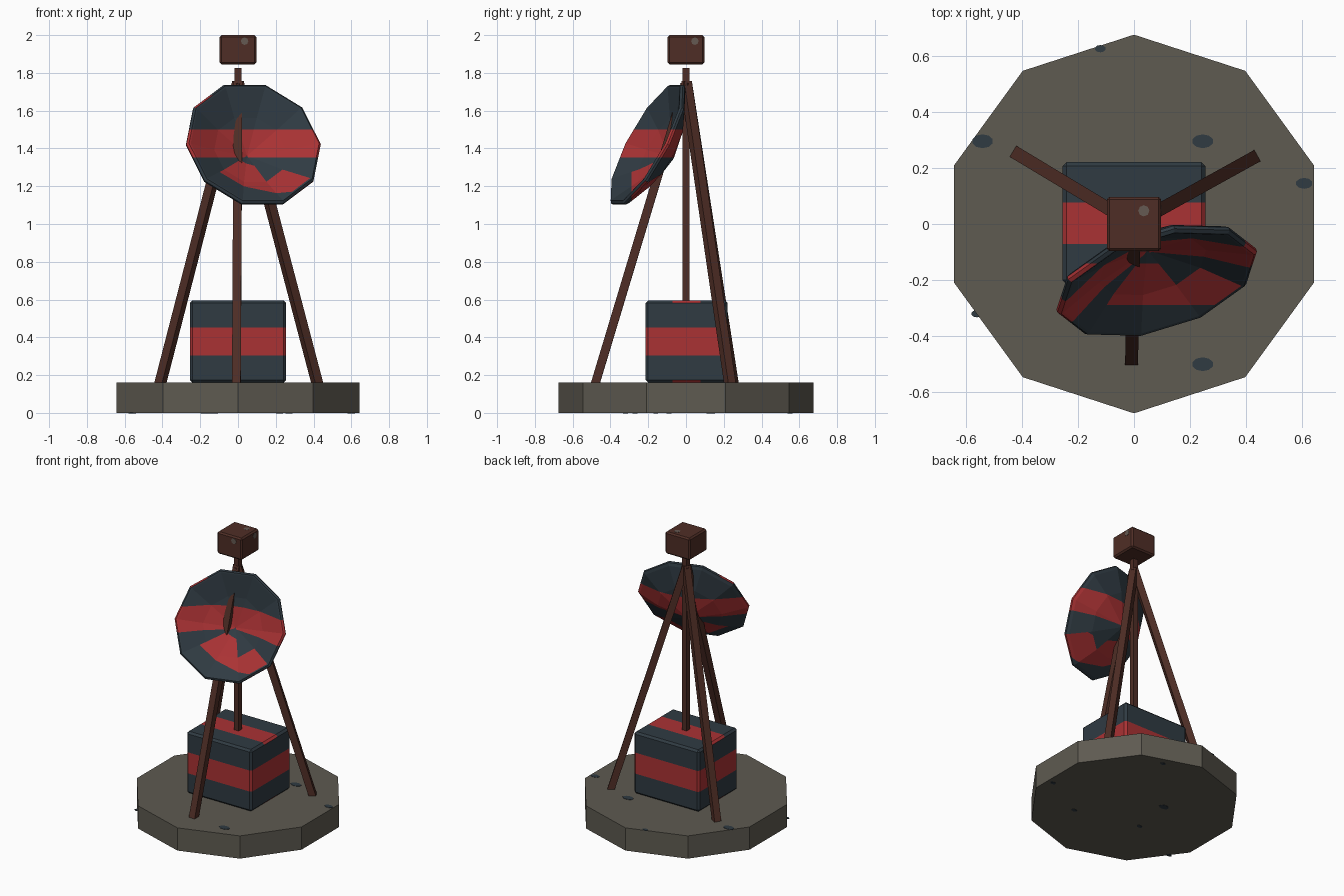
import bpy, bmesh
from math import pi, sin, cos, radians
from mathutils import Vector, Matrix

if "Cube" in bpy.data.objects:
    bpy.data.objects.remove(bpy.data.objects["Cube"])


def material(name, rgb):
    m = bpy.data.materials.new(name)
    m.use_nodes = True
    m.diffuse_color = (*rgb, 1)
    m.node_tree.nodes["Principled BSDF"].inputs["Base Color"].default_value = (*rgb, 1)
    return m


SLATE = material("slate", (0.029, 0.043, 0.055))
RED = material("red", (0.40, 0.032, 0.034))
RUST = material("rust_brown", (0.078, 0.027, 0.019))
STONE = material("stone", (0.112, 0.103, 0.082))
GREY = material("worn_grey", (0.13, 0.10, 0.085))


def finish(name, bm, *mats):
    bmesh.ops.recalc_face_normals(bm, faces=bm.faces[:])
    mesh = bpy.data.meshes.new(name)
    bm.to_mesh(mesh)
    bm.free()
    for m in mats:
        mesh.materials.append(m)
    ob = bpy.data.objects.new(name, mesh)
    bpy.context.collection.objects.link(ob)
    return ob


def box_mesh(size, matrix, bevel=0.0):
    bm = bmesh.new()
    bmesh.ops.create_cube(bm, size=1)
    bmesh.ops.scale(bm, vec=size, verts=bm.verts)
    if bevel:
        bmesh.ops.bevel(bm, geom=bm.edges[:], offset=bevel, segments=1, affect='EDGES')
    bmesh.ops.transform(bm, matrix=matrix, verts=bm.verts)
    return bm


def paint_stripe(bm, centre, half=0.074):
    """Cut a red band: by height on upright faces, by depth on flat faces."""
    bmesh.ops.recalc_face_normals(bm, faces=bm.faces[:])
    for axis in (Vector((0, 1, 0)), Vector((0, 0, 1))):
        for s in (-half, half):
            geom = bm.verts[:] + bm.edges[:] + bm.faces[:]
            bmesh.ops.bisect_plane(bm, geom=geom, plane_co=centre + axis * s, plane_no=axis)
    bm.normal_update()
    for f in bm.faces:
        n = f.normal
        flat = abs(n.z) >= max(abs(n.x), abs(n.y)) - 0.001
        d = f.calc_center_median() - centre
        f.material_index = int(abs(d.y if flat else d.z) < half)


def bar(name, a, b, width):
    a, b = Vector(a), Vector(b)
    d = b - a
    out = Vector((d.x, d.y, 0))
    side = d.cross(out).normalized() if out.length > 0.01 else Vector((1, 0, 0))
    up = d.normalized()
    rot = Matrix((side, up.cross(side), up)).transposed().to_4x4()
    m = Matrix.Translation((a + b) / 2) @ rot
    finish(name, box_mesh((width, width, d.length), m), RUST)


# Ten-sided stone base
bm = bmesh.new()
bmesh.ops.create_cone(bm, cap_ends=True, segments=10, radius1=0.675, radius2=0.675, depth=0.16,
                      matrix=Matrix.Translation((0, 0, 0.08)) @ Matrix.Rotation(pi / 2, 4, 'Z'))
xs = sorted(v.co.x for v in bm.verts)
if xs[-1] > 0.66:  # keep a corner pointing forward
    bmesh.ops.rotate(bm, verts=bm.verts, matrix=Matrix.Rotation(pi / 2, 3, 'Z'))
finish("base", bm, STONE)


# Stains on the top and underside of the base
def stains(name, spots, z):
    bm = bmesh.new()
    for x, y, r in spots:
        m = Matrix.Translation((x, y, z)) @ Matrix.Diagonal((r, r * 0.65, 1, 1))
        bmesh.ops.create_cone(bm, cap_ends=True, segments=10, radius1=1, radius2=1,
                              depth=0.004, matrix=m)
    finish(name, bm, SLATE)


stains("top_stains", [(-0.54, 0.295, 0.038), (0.245, 0.295, 0.038), (0.245, -0.5, 0.038),
                      (0.607, 0.145, 0.03), (-0.12, 0.625, 0.02)], 0.16)
stains("bottom_stains", [(0.27, -0.27, 0.02), (-0.14, 0.13, 0.035), (-0.18, -0.16, 0.02),
                         (0.6, -0.09, 0.02), (0.22, 0.55, 0.02), (-0.56, -0.32, 0.02)], 0)

# Striped equipment box
middle = Vector((0, 0.003, 0.378))
bm = box_mesh((0.51, 0.435, 0.435), Matrix.Translation(middle), 0.014)
paint_stripe(bm, middle)
finish("equipment_box", bm, SLATE, RED)

# Mast and tripod
bar("mast", (0, 0, 0.58), (0, 0, 1.825), 0.036)
for name, ang in (("front_leg", 269), ("left_leg", 29), ("right_leg", 149)):
    a = radians(ang)
    bar(name, (0.482 * cos(a), 0.482 * sin(a), 0.15), (0, 0, 1.75), 0.046)

# Head box with worn patches
head = Vector((0, 0, 1.923))
finish("head_box", box_mesh((0.194, 0.194, 0.155), Matrix.Translation(head), 0.01), RUST)
bm = bmesh.new()
for p, rot in (((0.035, 0.047, 2.0), Matrix.Identity(4)),
               ((0.035, -0.097, 1.968), Matrix.Rotation(pi / 2, 4, 'X')),
               ((0.097, 0.047, 1.968), Matrix.Rotation(pi / 2, 4, 'Y'))):
    bmesh.ops.create_cone(bm, cap_ends=True, segments=8, radius1=0.02, radius2=0.02,
                          depth=0.003, matrix=Matrix.Translation(p) @ rot)
finish("head_worn_patches", bm, GREY)

# Ten-sided dish, lathed from an inner and outer profile (radius, height along axis)
profile = [(0, -0.143), (0.2, -0.075), (0.35, -0.003), (0.36, 0), (0.372, -0.01),
           (0.372, -0.022), (0.355, -0.036), (0.215, -0.108), (0, -0.176)]
bm = bmesh.new()
verts = [bm.verts.new((r, 0, z)) for r, z in profile]
edges = [bm.edges.new(pair) for pair in zip(verts, verts[1:])]
bmesh.ops.spin(bm, geom=verts + edges, cent=(0, 0, 0), axis=(0, 0, 1),
               angle=2 * pi, steps=10)
bmesh.ops.remove_doubles(bm, verts=bm.verts[:], dist=0.0005)
yaw, tilt = radians(17), radians(27.5)
right = Vector((cos(yaw), sin(yaw), 0))
facing = Vector((sin(yaw) * cos(tilt), -cos(yaw) * cos(tilt), sin(tilt)))
frame = Matrix((right, facing.cross(right), facing)).transposed().to_4x4()
centre = Vector((0.085, -0.215, 1.427))
bmesh.ops.transform(bm, matrix=Matrix.Translation(centre) @ frame, verts=bm.verts)
paint_stripe(bm, centre)
finish("dish", bm, SLATE, RED)
